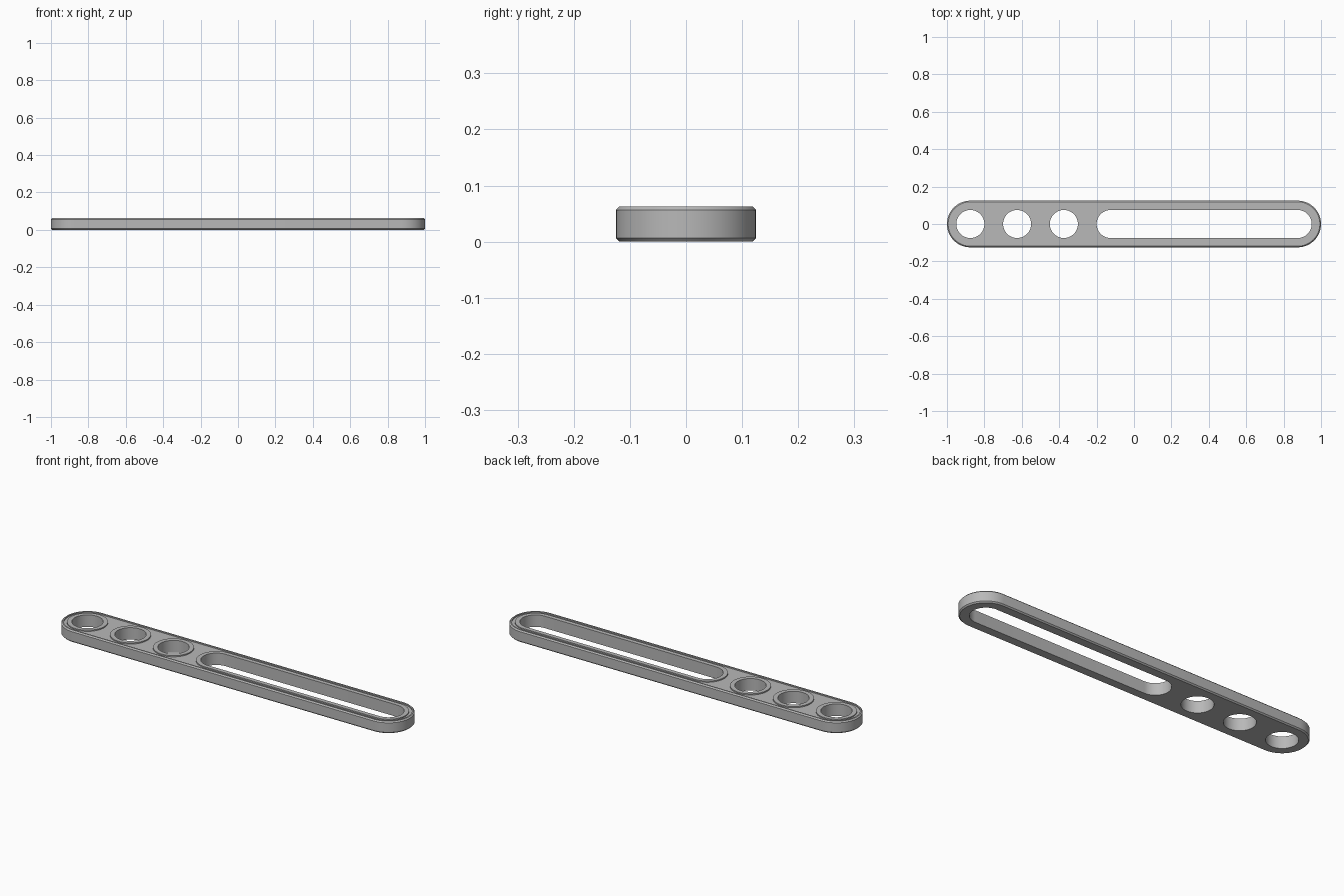
import bpy
import bmesh
from math import pi, sin, cos, radians

cube = bpy.data.objects.get("Cube")
if cube:
    bpy.data.objects.remove(cube)

UNIT = 0.0125            # ten units equal the half width of the bar
TOP, RECESS, CHAMFER = 5, 4.5, 0.5
ARC = 24                 # segments per half circle


def slot_loop(bm, x0, x1, r, z):
    """Vertices of a round-ended outline from x0 to x1 (a circle if equal)."""
    count = ARC + (x1 > x0)
    verts = []
    for centre, start in ((x1, -pi / 2), (x0, pi / 2)):
        for i in range(count):
            a = start + pi * i / ARC
            verts.append(bm.verts.new((centre + r * UNIT * cos(a),
                                       r * UNIT * sin(a), z * UNIT)))
    return verts


def wall(bm, x0, x1, profile):
    """Sweep a radius/height profile round an outline; return end loops."""
    loops = [slot_loop(bm, x0, x1, r, z) for r, z in profile]
    for low, high in zip(loops, loops[1:]):
        for i in range(len(low)):
            j = (i + 1) % len(low)
            bm.faces.new((low[i], low[j], high[j], high[i]))
    return loops[0], loops[-1]


def fill(bm, loops):
    """Flat face bounded by the first loop and pierced by the others."""
    edges = [bm.edges.get((loop[i - 1], loop[i]))
             for loop in loops for i in range(len(loop))]
    bmesh.ops.triangle_fill(bm, use_beauty=True, edges=edges, normal=(0, 0, 1))


bm = bmesh.new()

# Outer wall with chamfered edges and a thin raised rim
bottom, rim = wall(bm, -0.875, 0.875, [
    (10 - CHAMFER, 0), (10, CHAMFER), (10, TOP - CHAMFER),
    (10 - CHAMFER, TOP), (9, TOP), (9, RECESS)])

# Three round holes and a long slot, each with a raised collar
lower, upper = [bottom], [rim]
for x0, x1 in ((-0.875, -0.875), (-0.625, -0.625), (-0.375, -0.375),
               (-0.125, 0.875)):
    collar, base = wall(bm, x0, x1, [(7.8, RECESS), (7.8, TOP), (6, TOP), (6, 0)])
    upper.append(collar)
    lower.append(base)

# Recessed top web and flat underside
fill(bm, upper)
fill(bm, lower)
bmesh.ops.recalc_face_normals(bm, faces=bm.faces)

mesh = bpy.data.meshes.new("slotted_bar")
bm.to_mesh(mesh)
bm.free()
bar = bpy.data.objects.new("slotted_bar", mesh)
bpy.context.collection.objects.link(bar)

# Plain grey plastic
grey = bpy.data.materials.new("plain_grey")
grey.use_nodes = True
colour = (0.48, 0.48, 0.48, 1)
grey.diffuse_color = colour
grey.node_tree.nodes["Principled BSDF"].inputs["Base Color"].default_value = colour
mesh.materials.append(grey)

bpy.ops.object.select_all(action='DESELECT')
bar.select_set(True)
bpy.context.view_layer.objects.active = bar
bpy.ops.object.shade_smooth_by_angle(angle=radians(30))
